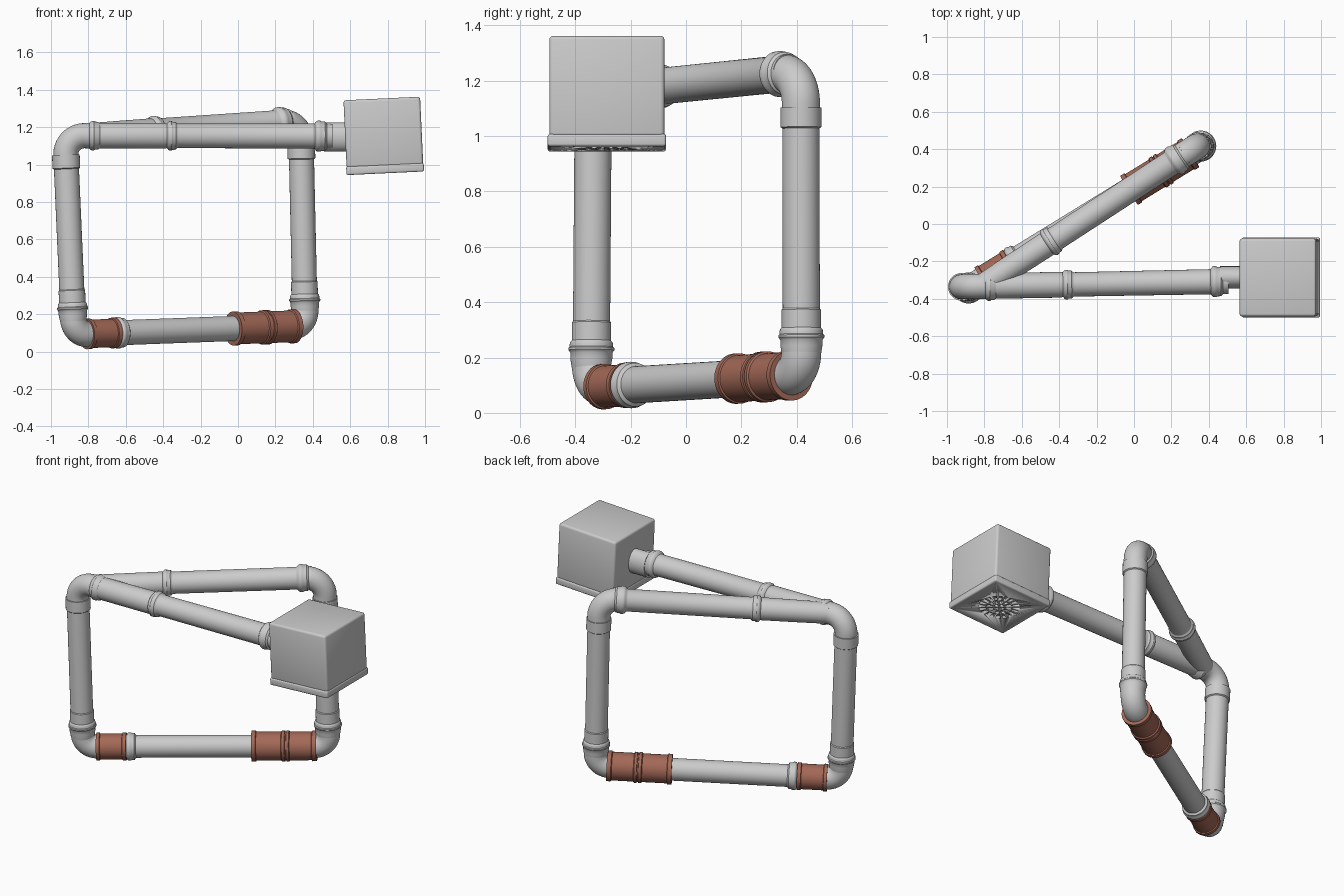
import bpy, bmesh, math
from mathutils import Vector, Matrix

if "Cube" in bpy.data.objects:
    bpy.data.objects.remove(bpy.data.objects["Cube"])

SEG = 48

def material(name, col):
    m = bpy.data.materials.new(name)
    m.diffuse_color = (*col, 1)
    m.use_nodes = True
    m.node_tree.nodes["Principled BSDF"].inputs["Base Color"].default_value = m.diffuse_color
    return m

GREY = material("light_grey_plastic", (0.60, 0.60, 0.60))
BROWN = material("red_brown_plastic", (0.37, 0.14, 0.095))

def finish(bm, name, mat, angle=35):
    bmesh.ops.recalc_face_normals(bm, faces=bm.faces[:])
    me = bpy.data.meshes.new(name)
    bm.to_mesh(me)
    bm.free()
    ob = bpy.data.objects.new(name, me)
    bpy.context.collection.objects.link(ob)
    me.materials.append(mat)
    bpy.ops.object.select_all(action='DESELECT')
    ob.select_set(True)
    bpy.context.view_layer.objects.active = ob
    bpy.ops.object.shade_smooth_by_angle(angle=math.radians(angle))
    return ob

def skin(rings, name, mat):
    """Skin a list of (centre, axis u, axis v, radius) circles and cap the ends."""
    bm = bmesh.new()
    loops = []
    for c, u, v, r in rings:
        loops.append([bm.verts.new(c + r * (math.cos(a) * u + math.sin(a) * v))
                      for a in (2 * math.pi * i / SEG for i in range(SEG))])
    for a, b in zip(loops, loops[1:]):
        for i in range(SEG):
            j = (i + 1) % SEG
            bm.faces.new((a[i], a[j], b[j], b[i]))
    bm.faces.new(loops[0])
    bm.faces.new(loops[-1])
    return finish(bm, name, mat)

def lathe(name, p, q, profile, mat):
    """Turned part along the line p -> q; profile is (distance from p, radius)."""
    d = (q - p).normalized()
    u = d.orthogonal().normalized()
    v = d.cross(u)
    return skin([(p + d * t, u, v, r) for t, r in profile], name, mat)

def elbow(name, c, a, b, r, bend, ext):
    """Bent pipe at corner c between the directions to a and b."""
    d1, d2 = (a - c).normalized(), (b - c).normalized()
    n = d1.cross(d2).normalized()
    half = d1.angle(d2) / 2
    t = bend / math.tan(half)
    centre = c + (d1 + d2).normalized() * bend / math.sin(half)
    start = c + d1 * t - centre
    total = math.pi - 2 * half
    rings = [(c + d1 * (t + ext), n, n.cross(-d1), r)]
    for i in range(17):
        rot = Matrix.Rotation(-total * i / 16, 3, n)
        rings.append((centre + rot @ start, n, n.cross(rot @ -d1), r))
    rings.append((c + d2 * (t + ext), n, n.cross(d2), r))
    return skin(rings, name, GREY)

def flange(a, b, r, base):
    """Socket mouth: a rounded bead, a groove and a smaller bead."""
    w = b - a
    return [(a, base), (a + .15 * w, r - .003), (a + .25 * w, r), (a + .45 * w, r),
            (a + .55 * w, r - .004), (a + .85 * w, r - .005), (b, base)]

# corner points of the pipe loop
BL = Vector((-.878, -.343, .092))
TL = Vector((-.925, -.335, 1.155))
BR = Vector((.36, .417, .138))
TR = Vector((.335, .415, 1.232))
Y = Vector((-.80, -.325, 1.157))
END = Vector((.50, -.307, 1.152))
R = .067

# elbows
elbow("lower_left_elbow", BL, TL, BR, .070, .085, .02)
elbow("lower_right_elbow", BR, TR, BL, .072, .085, .02)
elbow("upper_left_elbow", TL, BL, END, R, .10, .03)
elbow("upper_right_elbow", TR, BR, Y, .069, .11, .03)

# upright pipes with bottom socket and top collar
def upright(name, p, q, top):
    prof = [(.07, .070), (.105, .076)] + flange(.125, .165, .083, .076)
    prof += [(.17, .071), (.235, .071), (.24, R), (top - .075, R), (top - .07, .074),
             (top, .074), (top, .06)]
    lathe(name, p, q, prof, GREY)

upright("left_upright_pipe", BL, TL, .96)
upright("right_upright_pipe", BR, TR, .965)

# bottom run: pipe, socket and brown sleeves
lathe("bottom_pipe", BL, BR, [(.08, R)] + flange(.256, .315, .084, R) + [(1.40, R)], GREY)
lathe("small_brown_sleeve", BL, BR,
      [(.08, .06), (.08, .082), (.10, .082), (.103, .076), (.233, .076),
       (.236, .082), (.258, .082), (.258, .06)], BROWN)
lathe("large_brown_coupling", BL, BR,
      [(1.00, .06), (1.00, .091), (1.025, .091), (1.028, .085), (1.175, .085),
       (1.18, .092), (1.197, .092), (1.199, .087), (1.205, .087), (1.207, .092),
       (1.222, .092), (1.227, .085), (1.355, .085), (1.36, .091), (1.385, .091),
       (1.385, .06)], BROWN)

# top run: straight arm with tee fitting, and the diagonal branch
lathe("tee_and_front_arm", TL, END,
      [(.10, R)] + flange(.13, .185, .079, .068) + [(.53, .069)]
      + flange(.545, .60, .079, .066) + [(.605, .065), (1.325, .067)]
      + flange(1.335, 1.40, .083, .068) + [(1.43, .066)], GREY)
lathe("diagonal_branch_pipe", Y, TR,
      [(0, .064), (.15, .066), (.39, .068)] + flange(.40, .455, .080, .067)
      + [(.46, .066), (1.19, .067)] + flange(1.195, 1.265, .083, .069) + [(1.28, .069)], GREY)

# box head, tilted with the frame
TILT = Matrix.Translation((.778, -.286, 1.154)) @ Matrix.Rotation(-.047, 4, 'Y')

def rounded_box(name, size, z, bevel):
    bm = bmesh.new()
    bmesh.ops.create_cube(bm, size=1)
    bmesh.ops.scale(bm, vec=size, verts=bm.verts[:])
    bmesh.ops.bevel(bm, geom=bm.edges[:], offset=bevel, segments=3, profile=.5, affect='EDGES')
    ob = finish(bm, name, GREY)
    ob.matrix_world = TILT @ Matrix.Translation((0, 0, z))
    return ob

rounded_box("box_head", (.41, .416, .365), .017, .014)
base = rounded_box("box_base_with_grille", (.415, .428, .045), -.178, .009)

# grille slots cut into the underside
bm = bmesh.new()
def slots(count, r0, r1, fill):
    for k in range(count):
        a0 = 2 * math.pi * k / count
        da = 2 * math.pi / count * fill / 2
        pts = [(r, a0 + s * da) for r, s in ((r0, -1), (r1, -1), (r1, 0), (r1, 1), (r0, 1), (r0, 0))]
        f = bm.faces.new([bm.verts.new((r * math.cos(a), r * math.sin(a), -.22)) for r, a in pts])
        ext = bmesh.ops.extrude_face_region(bm, geom=[f])
        for v in ext["geom"]:
            if isinstance(v, bmesh.types.BMVert):
                v.co.z = -.185
slots(20, .080, .122, .62)
slots(12, .040, .072, .6)
slots(4, .008, .033, .6)
cutter = finish(bm, "grille_cutter", GREY)
cutter.matrix_world = TILT
cutter.hide_render = True
cutter.display_type = 'WIRE'
mod = base.modifiers.new("grille", 'BOOLEAN')
mod.operation = 'DIFFERENCE'
mod.object = cutter
mod.solver = 'EXACT'
bpy.context.view_layer.objects.active = base
bpy.context.view_layer.update()
bpy.ops.object.modifier_apply(modifier=mod.name)
bpy.data.objects.remove(cutter, do_unlink=True)

# oval inlet stub between arm and box
X = Vector((1, 0, 0))
c = Vector((.46, -.285, 1.147))
skin([(c + X * t, Vector((0, .76, 0)), Vector((0, 0, 1)), .078) for t in (0, .15)],
     "box_inlet_stub", GREY)
